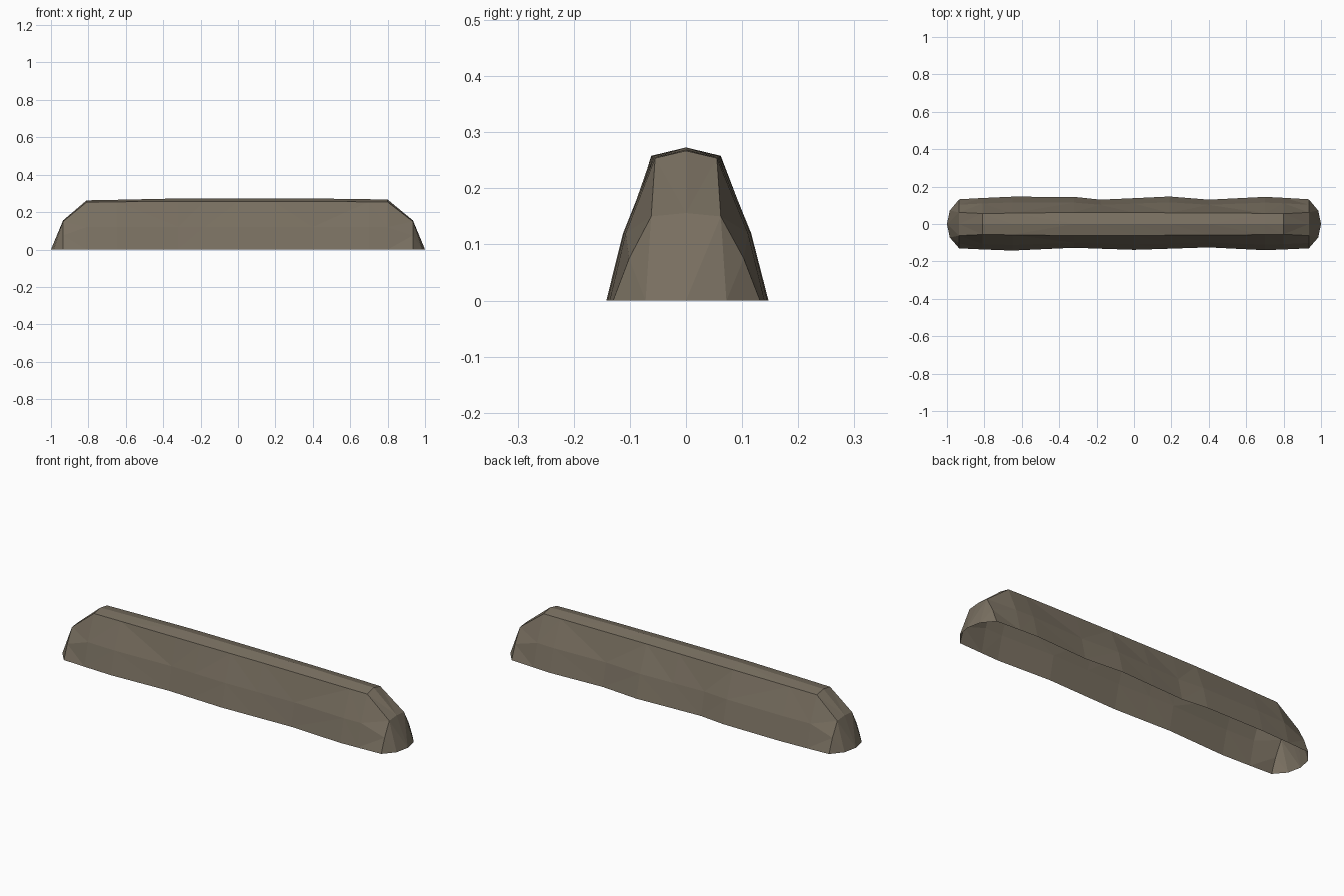
import bpy
import bmesh

if "Cube" in bpy.data.objects:
    bpy.data.objects.remove(bpy.data.objects["Cube"])

# Stone colour
stone = bpy.data.materials.new("grey brown stone")
stone.diffuse_color = (0.19, 0.16, 0.118, 1)
stone.use_nodes = True
stone.node_tree.nodes["Principled BSDF"].inputs["Base Color"].default_value = stone.diffuse_color

# Stations along the wall: x, front base y, back base y, rim half width, rim z, ridge z
stations = [
    (-0.935, -0.130, 0.132, 0.062, 0.150, 0.156),
    (-0.810, -0.136, 0.139, 0.056, 0.253, 0.263),
    (-0.650, -0.142, 0.146, 0.058, 0.255, 0.266),
    (-0.320, -0.127, 0.145, 0.062, 0.258, 0.273),
    (-0.180, -0.132, 0.130, 0.062, 0.258, 0.273),
    (0.000, -0.138, 0.138, 0.061, 0.258, 0.273),
    (0.190, -0.132, 0.147, 0.060, 0.258, 0.273),
    (0.400, -0.125, 0.130, 0.059, 0.257, 0.273),
    (0.700, -0.140, 0.145, 0.057, 0.255, 0.269),
    (0.800, -0.136, 0.140, 0.055, 0.254, 0.267),
    (0.935, -0.130, 0.132, 0.062, 0.150, 0.156),
]

bm = bmesh.new()
rows = []
for x, f, b, w, rim, ridge in stations:
    end = abs(x) > 0.9
    k, mz = (0.78, 0.075) if end else (0.79, 0.12)
    section = [(f, 0), (f * k, mz), (-w, rim), (0, ridge), (w, rim), (b * k, mz), (b, 0)]
    rows.append([bm.verts.new((x, y, z)) for y, z in section])

# Sloping sides and shallow roof
for i in range(len(rows) - 1):
    for j in range(6):
        bm.faces.new((rows[i][j], rows[i + 1][j], rows[i + 1][j + 1], rows[i][j + 1]))

# Faceted rounded ends, open underneath
for side, row in ((-1, rows[0]), (1, rows[-1])):
    a, tip, c = [bm.verts.new((side * x, y, 0)) for x, y in ((0.985, -0.072), (1, 0), (0.985, 0.072))]
    for face in ((row[0], a, row[1]), (row[1], a, row[2]), (a, tip, row[3], row[2]),
                 (tip, c, row[4], row[3]), (c, row[5], row[4]), (c, row[6], row[5])):
        bm.faces.new(face)

bmesh.ops.triangulate(bm, faces=bm.faces[:])
bmesh.ops.recalc_face_normals(bm, faces=bm.faces[:])
if sum(f.normal.z for f in bm.faces) < 0:
    bmesh.ops.reverse_faces(bm, faces=bm.faces[:])

mesh = bpy.data.meshes.new("stone_wall")
bm.to_mesh(mesh)
bm.free()
mesh.materials.append(stone)
wall = bpy.data.objects.new("stone_wall", mesh)
bpy.context.collection.objects.link(wall)
